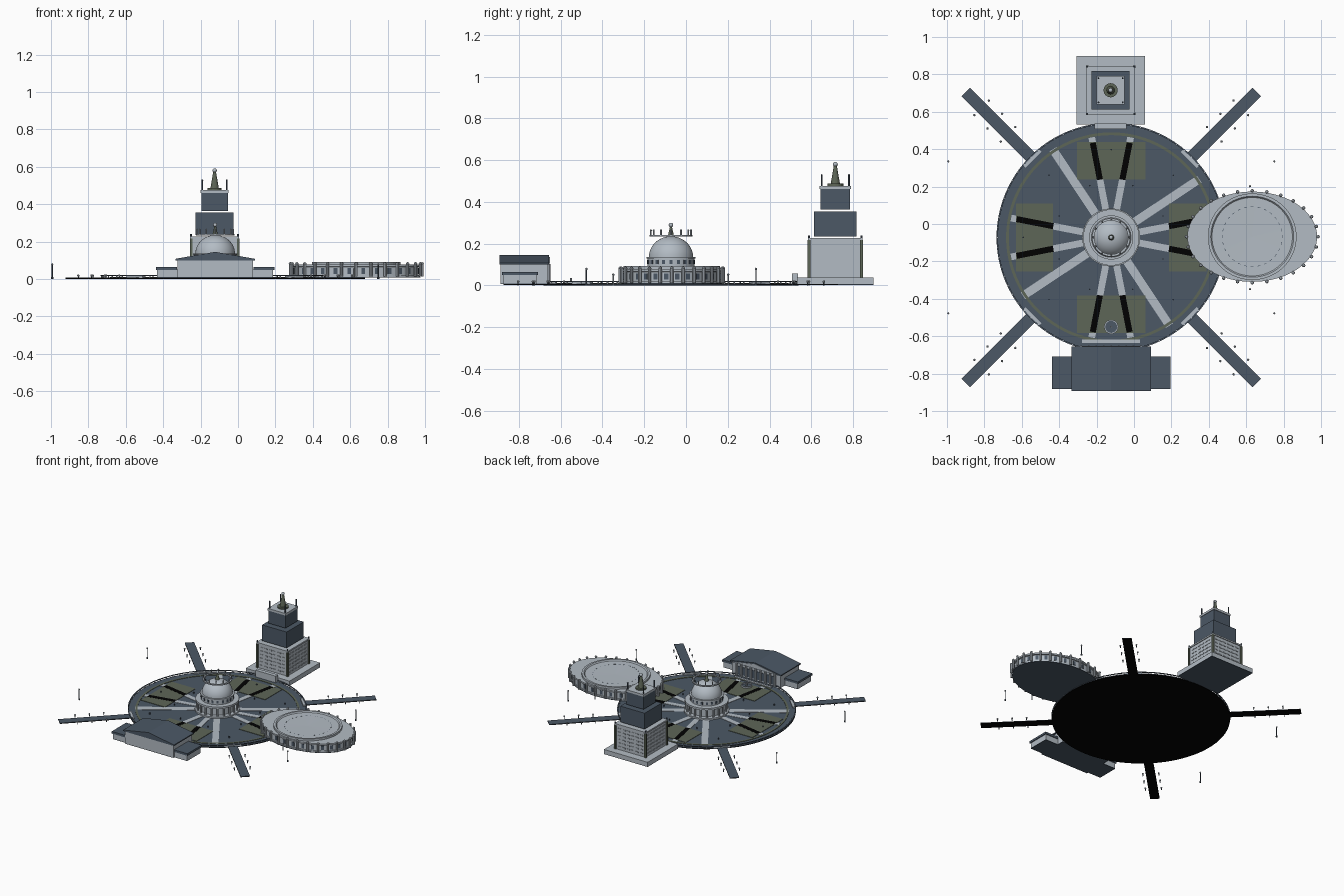
import bpy, bmesh, math
from mathutils import Matrix, Vector

if "Cube" in bpy.data.objects:
    bpy.data.objects.remove(bpy.data.objects["Cube"])

CX, CY = -0.122, -0.072          # plaza centre
SX, SY = 0.632, -0.068           # stadium centre
TX, TY = -0.125, 0.715           # tower centre
HX, HY = -0.122, -0.775          # hall centre


def material(name, rgb):
    m = bpy.data.materials.new(name)
    m.diffuse_color = (*rgb, 1)
    m.use_nodes = True
    m.node_tree.nodes["Principled BSDF"].inputs["Base Color"].default_value = m.diffuse_color
    return m


STONE = material("pale_stone", (0.45, 0.50, 0.55))
SLATE = material("slate", (0.072, 0.098, 0.133))
OLIVE = material("olive", (0.110, 0.132, 0.095))
BLACK = material("black", (0.0004, 0.0004, 0.0004))


class Part:
    """Collects primitives into one named object."""
    def __init__(self, name, mat):
        self.name, self.mat, self.bm = name, mat, bmesh.new()

    def box(self, x, y, z0, z1, w, d, rot=0.0):
        m = (Matrix.Translation((x, y, (z0 + z1) / 2)) @ Matrix.Rotation(rot, 4, 'Z')
             @ Matrix.Diagonal((w, d, z1 - z0, 1)))
        bmesh.ops.create_cube(self.bm, size=1, matrix=m)
        return self

    def cyl(self, x, y, z0, z1, r1, r2=None, n=8):
        bmesh.ops.create_cone(self.bm, cap_ends=True, segments=n, radius1=r1,
                              radius2=r1 if r2 is None else r2, depth=z1 - z0,
                              matrix=Matrix.Translation((x, y, (z0 + z1) / 2)))
        return self

    def ball(self, x, y, z, r, n=8):
        bmesh.ops.create_uvsphere(self.bm, u_segments=n, v_segments=max(4, n // 2),
                                  radius=r, matrix=Matrix.Translation((x, y, z)))
        return self

    def lathe(self, x, y, profile, n=64, sy=1.0, closed=False):
        """Spin (radius, z) points; sy squashes the result into an ellipse."""
        rings = []
        for r, z in profile:
            if r == 0:
                rings.append([self.bm.verts.new((x, y, z))] * n)
            else:
                rings.append([self.bm.verts.new((x + r * math.cos(math.tau * i / n),
                              y + sy * r * math.sin(math.tau * i / n), z)) for i in range(n)])
        pairs = list(zip(rings, rings[1:])) + ([(rings[-1], rings[0])] if closed else [])
        for a, b in pairs:
            for i in range(n):
                j = (i + 1) % n
                self.bm.faces.new(list(dict.fromkeys((a[i], a[j], b[j], b[i]))))
        return self

    def prism(self, pts, y0, y1):
        """Extrude an (x, z) outline along y."""
        a = [self.bm.verts.new((px, y0, pz)) for px, pz in pts]
        b = [self.bm.verts.new((px, y1, pz)) for px, pz in pts]
        self.bm.faces.new(a)
        self.bm.faces.new(b[::-1])
        for i in range(len(a)):
            j = (i + 1) % len(a)
            self.bm.faces.new((a[i], b[i], b[j], a[j]))
        return self

    def done(self, smooth=False):
        bmesh.ops.recalc_face_normals(self.bm, faces=self.bm.faces)
        me = bpy.data.meshes.new(self.name)
        self.bm.to_mesh(me)
        self.bm.free()
        me.materials.append(self.mat)
        ob = bpy.data.objects.new(self.name, me)
        bpy.context.collection.objects.link(ob)
        if smooth:
            bpy.ops.object.select_all(action='DESELECT')
            ob.select_set(True)
            bpy.context.view_layer.objects.active = ob
            bpy.ops.object.shade_smooth_by_angle(angle=math.radians(35))


def polar(r, deg, off=0.0, x=CX, y=CY, sy=1.0):
    a = math.radians(deg)
    return (x + r * math.cos(a) - off * math.sin(a), y + sy * (r * math.sin(a) + off * math.cos(a)))


# Plaza: black underlay, slate floor, olive ring, rim rail
under = Part("black_underlay", BLACK).cyl(CX, CY, 0, 0.004, 0.61, n=96)
Part("plaza_floor", SLATE).cyl(CX, CY, 0.004, 0.008, 0.61, n=96).done()
Part("planted_ring", OLIVE).lathe(CX, CY, [(0.547, 0.008), (0.547, 0.011), (0.562, 0.011), (0.562, 0.008)], 96).done()
Part("rim_rail", SLATE).lathe(CX, CY, [(0.605, 0.016), (0.605, 0.02), (0.613, 0.02), (0.613, 0.016)], 96, closed=True).done()
rail = Part("rail_posts", STONE)
for i in range(72):
    rail.cyl(*polar(0.607, i * 5), 0.006, 0.022, 0.004, n=6)
rail.done()

# Lawns, with radial paths; black where they cross the lawns
lawns = Part("lawns", OLIVE)
for k in range(4):
    lawns.box(*polar(0.41, 90 * k), 0.006, 0.011, 0.2, 0.365, math.radians(90 * k))
lawns.done()
paths, dark = Part("stone_paths", STONE), Part("dark_paths", BLACK)
for k in range(4):
    a = 90 * k + 33.5
    paths.box(*polar(0.355, a), 0.006, 0.0105, 0.42, 0.045, math.radians(a))
    for a in (90 * k - 11, 90 * k + 11):
        t = math.radians(a)
        paths.box(*polar(0.23, a), 0.006, 0.0105, 0.17, 0.036, t)
        paths.box(*polar(0.53, a), 0.006, 0.0105, 0.03, 0.036, t)
        dark.box(*polar(0.415, a), 0.006, 0.0118, 0.2, 0.032, t)
paths.done()
dark.done()

# Diagonal roads, gates and bollards
roads, gates = Part("roads", SLATE), Part("gate_slabs", STONE)
bollards, caps = Part("bollards", SLATE), Part("bollard_caps", STONE)
for a in (45, 135, 225, 315):
    t = math.radians(a)
    roads.box(*polar(0.845, a), 0.004, 0.007, 0.51, 0.065, t)
    under.box(*polar(0.845, a), 0.001, 0.0042, 0.51, 0.065, t)
    gates.box(*polar(0.598, a), 0.006, 0.016, 0.022, 0.12, t)
    for r in (0.78, 0.88, 0.98):
        for s in (-0.055, 0.055):
            x, y = polar(r, a, s)
            bollards.cyl(x, y, 0, 0.016, 0.003, n=6)
            caps.ball(x, y, 0.018, 0.0065)
for i in range(16):
    x, y = polar(0.3 if i % 2 else 0.47, i * 22.5)
    bollards.cyl(x, y, 0.006, 0.02, 0.004, n=6)
for p in (under, roads, gates, bollards, caps):
    p.done()

# Lamp posts around the site
lamps, heads = Part("lamp_posts", SLATE), Part("lamp_heads", STONE)
for x in (-0.993, 0.75):
    for y in (0.335, -0.477):
        lamps.cyl(x, y, 0, 0.01, 0.006).cyl(x, y, 0.01, 0.077, 0.003)
        heads.ball(x, y, 0.079, 0.006)
lamps.done()
heads.done()

# Fountain
Part("fountain", STONE).lathe(CX, -0.55, [(0.038, 0.008), (0.038, 0.022), (0.032, 0.022), (0.032, 0.012)], 24) \
    .cyl(CX, -0.55, 0.01, 0.035, 0.005).done()
Part("fountain_water", SLATE).cyl(CX, -0.55, 0.009, 0.014, 0.033, n=24).done()

# Rotunda: colonnade, drum and dome
Part("rotunda_base", STONE).lathe(CX, CY, [(0, 0.006), (0.155, 0.006), (0.155, 0.02), (0.122, 0.02),
    (0.122, 0.078), (0.15, 0.08), (0.15, 0.094), (0.113, 0.094), (0.113, 0.128), (0.118, 0.13),
    (0.118, 0.137), (0, 0.137)], 48).done(True)
cols, wins = Part("rotunda_columns", STONE), Part("drum_windows", SLATE)
for i in range(20):
    cols.cyl(*polar(0.14, i * 18), 0.02, 0.08, 0.007)
    wins.box(*polar(0.111, i * 18), 0.103, 0.122, 0.008, 0.014, math.radians(i * 18))
cols.done()
wins.done()
Part("dome", STONE).lathe(CX, CY, [(0.106 * math.cos(math.pi * i / 24), 0.135 + 0.1 * math.sin(math.pi * i / 24))
    for i in range(12)] + [(0, 0.235)], 48).done(True)
crown = Part("dome_crown", STONE)
crown.lathe(CX, CY, [(0.09, 0.233), (0.09, 0.241), (0.102, 0.241), (0.102, 0.233)], 48, closed=True)
for i in range(12):
    x, y = polar(0.096, i * 30)
    crown.cyl(x, y, 0.24, 0.262, 0.004).ball(x, y, 0.264, 0.005)
crown.done()
Part("dome_finial", OLIVE).cyl(CX, CY, 0.23, 0.28, 0.016, 0.005, 12).done()
Part("dome_ball", STONE).ball(CX, CY, 0.289, 0.011, 12).done(True)

# Oval stadium: wall, raised rim, shallow bowl, slate footing
Part("stadium_footing", SLATE).lathe(SX, SY, [(0, 0.007), (0.345, 0.007), (0.345, 0.011), (0, 0.011)], 72, 0.695).done()
Part("stadium_wall", STONE).lathe(SX, SY, [(0, 0.0105), (0.342, 0.0105), (0.342, 0.02), (0.334, 0.02),
    (0.334, 0.064), (0.347, 0.066), (0.347, 0.077), (0, 0.077)], 72, 0.695).done()
Part("stadium_rim", STONE).lathe(SX, SY, [(0.237, 0.076), (0.237, 0.092), (0.222, 0.092), (0.215, 0.084),
    (0, 0.082)], 64, 0.975).done()
posts, slots, ticks = Part("stadium_columns", STONE), Part("stadium_slots", SLATE), Part("stadium_ticks", SLATE)
for i in range(28):
    a = i * 360 / 28
    x, y = polar(0.352, a, 0, SX, SY, 0.7)
    posts.cyl(x, y, 0.012, 0.08, 0.008).ball(x, y, 0.081, 0.0095)
    n = math.radians(a + 180 / 28)
    x, y = polar(0.333, a + 180 / 28, 0, SX, SY, 0.695)
    slots.box(x, y, 0.028, 0.058, 0.006, 0.02, math.atan2(math.sin(n), 0.695 * math.cos(n)))
    ticks.box(*polar(0.16, a, 0, SX, SY), 0.08, 0.084, 0.003, 0.016, math.radians(a))
for y in (SY + 0.27, SY - 0.28):
    posts.cyl(0.62, y, 0, 0.05, 0.004).ball(0.62, y, 0.052, 0.006)
posts.done()
slots.done()
ticks.done()

# Tower: plinth, three stepped tiers, spire
Part("tower_footing", SLATE).box(TX, TY, 0.002, 0.006, 0.365, 0.365).done()
Part("tower_plinth", STONE).box(TX, TY, 0.005, 0.037, 0.365, 0.365).box(TX, 0.522, 0.005, 0.058, 0.17, 0.03).done()
Part("tower_tier_low", STONE).box(TX, TY, 0.037, 0.222, 0.25, 0.25).box(TX, TY, 0.217, 0.228, 0.262, 0.262).done()
Part("tower_tier_mid", SLATE).box(TX, TY, 0.235, 0.355, 0.204, 0.204).done()
Part("tower_deck", STONE).box(TX, TY, 0.461, 0.477, 0.15, 0.15).done()
Part("tower_tier_top", SLATE).box(TX, TY, 0.364, 0.462, 0.142, 0.142).done()
win, pil, masts = Part("tower_sills", STONE), Part("tower_corner_strips", OLIVE), Part("tower_masts", SLATE)
for k in range(4):
    t = math.pi / 2 * k
    for row in range(6):
        for c in range(6):
            x, y = polar(0.126, 90 * k, (c - 2.5) * 0.036, TX, TY)
            z = 0.055 + row * 0.027
            win.box(x, y, z, z + 0.008, 0.005, 0.024, t)
    pil.box(*polar(0.178, 45 + 90 * k, 0, TX, TY), 0.037, 0.217, 0.014, 0.014)
    x, y = polar(0.092, 45 + 90 * k, 0, TX, TY)
    masts.cyl(x, y, 0.477, 0.526, 0.004).ball(x, y, 0.528, 0.005)
    masts.cyl(*polar(0.178, 45 + 90 * k, 0, TX, TY), 0.226, 0.24, 0.005)
win.done()
pil.done()
masts.done()
Part("tower_spire", OLIVE).cyl(TX, TY, 0.477, 0.487, 0.038, n=16).cyl(TX, TY, 0.487, 0.575, 0.022, 0.007, 12).done()
Part("tower_ball", STONE).ball(TX, TY, 0.58, 0.012, 12).done(True)

# Hall: gabled body, wings, colonnade facing the plaza
Part("hall_footing", SLATE).box(HX, HY, 0.006, 0.01, 0.405, 0.225).box(HX, -0.795, 0.006, 0.01, 0.62, 0.16).done()
hall = Part("hall_walls", STONE).box(HX, HY, 0.009, 0.102, 0.405, 0.225).box(HX, -0.795, 0.009, 0.05, 0.62, 0.16)
hall.box(HX, -0.626, 0.006, 0.016, 0.31, 0.018)
for i in range(9):
    hall.cyl(HX - 0.16 + i * 0.04, -0.657, 0.01, 0.102, 0.008)
hall.done()
Part("hall_doors", SLATE).box(HX, -0.6615, 0.02, 0.08, 0.3, 0.006).done()
roof = Part("hall_roof", SLATE)
roof.prism([(HX - 0.212, 0.1), (HX + 0.212, 0.1), (HX + 0.212, 0.108), (HX, 0.145), (HX - 0.212, 0.108)], -0.893, -0.655)
for s in (-1, 1):
    roof.box(HX + s * 0.26, -0.795, 0.049, 0.065, 0.112, 0.172)
roof.done()
Part("pediment", STONE).prism([(HX - 0.19, 0.104), (HX + 0.19, 0.104), (HX, 0.136)], -0.658, -0.652).done()
